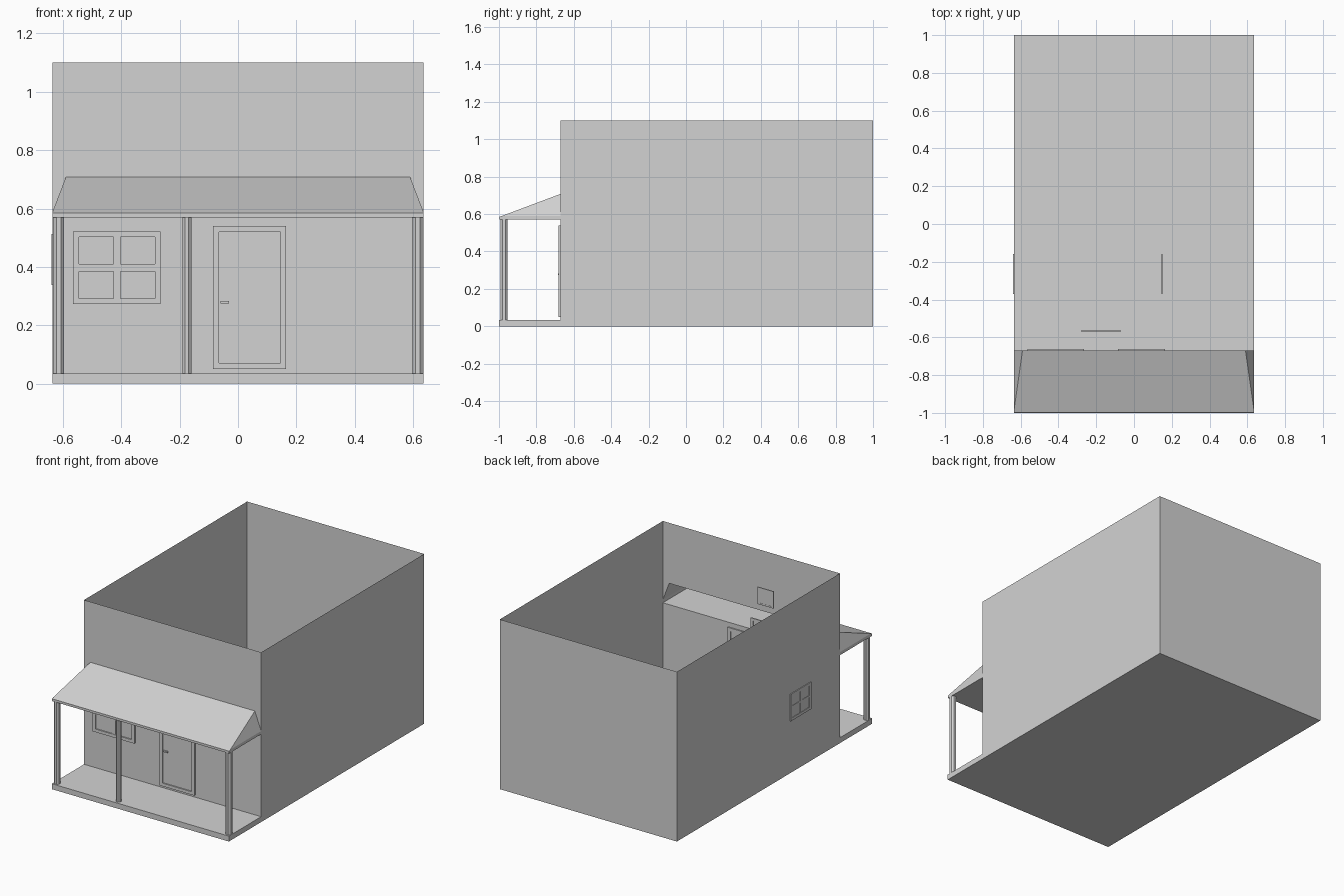
import bpy, bmesh, math
from mathutils import Matrix

if "Cube" in bpy.data.objects:
    bpy.data.objects.remove(bpy.data.objects["Cube"])

grey = bpy.data.materials.new("plain_grey")
grey.diffuse_color = (0.65, 0.65, 0.65, 1)
grey.use_nodes = True
grey.node_tree.nodes["Principled BSDF"].inputs["Base Color"].default_value = grey.diffuse_color

W, BACK, FRONT, TOP = 0.635, 1.0, -0.67, 1.1      # house shell
EAVE, FASCIA, RIDGE, RX = 0.57, 0.59, 0.708, 0.59  # porch roof


def finish(name, bm):
    bmesh.ops.remove_doubles(bm, verts=bm.verts, dist=0.0001)
    me = bpy.data.meshes.new(name)
    bm.to_mesh(me)
    bm.free()
    me.materials.append(grey)
    ob = bpy.data.objects.new(name, me)
    bpy.context.collection.objects.link(ob)
    return ob


def face(bm, *pts):
    bm.faces.new([bm.verts.new(p) for p in pts])


def box(bm, x0, x1, y0, y1, z0, z1):
    m = Matrix.Translation(((x0 + x1) / 2, (y0 + y1) / 2, (z0 + z1) / 2)) \
        @ Matrix.Diagonal((x1 - x0, y1 - y0, z1 - z0, 1))
    bmesh.ops.create_cube(bm, size=1, matrix=m)


def framed_panel(name, w, h, loc, turn=0, border=0.02, front=0.012, back=0.008,
                 bar=0.0):
    """Frame with a recessed panel and optional cross bars, facing -y."""
    bm = bmesh.new()
    a, b = w / 2, h / 2
    box(bm, -a, -a + border, -front, back, -b, b)
    box(bm, a - border, a, -front, back, -b, b)
    box(bm, -a + border, a - border, -front, back, b - border, b)
    box(bm, -a + border, a - border, -front, back, -b, -b + border)
    box(bm, -a + border, a - border, -front * 0.35, back * 0.5,
        -b + border, b - border)
    if bar:
        box(bm, -bar / 2, bar / 2, -front * 0.8, 0, -b + border, b - border)
        for s in (-1, 1):
            x0, x1 = sorted((s * bar / 2, s * (a - border)))
            box(bm, x0, x1, -front * 0.8, 0, -bar / 2, bar / 2)
    ob = finish(name, bm)
    ob.location = loc
    ob.rotation_euler.z = turn
    return ob


# House shell: open-topped thin walls, front wall open behind the porch roof
bm = bmesh.new()
face(bm, (-W, FRONT, 0), (-W, BACK, 0), (W, BACK, 0), (W, FRONT, 0))
face(bm, (W, BACK, 0), (-W, BACK, 0), (-W, BACK, TOP), (W, BACK, TOP))
face(bm, (-W, BACK, 0), (-W, FRONT, 0), (-W, FRONT, TOP), (-W, BACK, TOP))
face(bm, (W, FRONT, 0), (W, BACK, 0), (W, BACK, TOP), (W, FRONT, TOP))
finish("house_walls", bm)

bm = bmesh.new()
face(bm, (-W, FRONT, 0), (W, FRONT, 0), (W, FRONT, EAVE), (-W, FRONT, EAVE))
face(bm, (-W, FRONT, FASCIA), (-RX, FRONT, RIDGE), (RX, FRONT, RIDGE),
     (W, FRONT, FASCIA), (W, FRONT, TOP), (-W, FRONT, TOP))
finish("front_wall", bm)

# Porch floor
bm = bmesh.new()
box(bm, -W, W, -1, FRONT, 0, 0.035)
finish("porch_floor", bm)

# Porch roof: ceiling, fascia, slope and hipped ends
bm = bmesh.new()
Y0, Y1 = -0.998, -0.985
face(bm, (-W, Y0, EAVE), (-W, FRONT, EAVE), (W, FRONT, EAVE), (W, Y0, EAVE))
face(bm, (-W, Y0, EAVE), (W, Y0, EAVE), (W, Y0, 0.585), (-W, Y0, 0.585))
face(bm, (-W, Y0, 0.585), (W, Y0, 0.585), (W, Y1, FASCIA), (-W, Y1, FASCIA))
face(bm, (-W, Y1, FASCIA), (W, Y1, FASCIA), (RX, FRONT, RIDGE), (-RX, FRONT, RIDGE))
for s in (-1, 1):
    face(bm, (s * W, Y0, EAVE), (s * W, FRONT, EAVE), (s * W, FRONT, FASCIA),
         (s * W, Y1, FASCIA), (s * W, Y0, 0.585))
    face(bm, (s * W, Y1, FASCIA), (s * W, FRONT, FASCIA), (s * RX, FRONT, RIDGE))
finish("porch_roof", bm)

# Eight-sided porch posts
for name, x, width in (("left_post", -0.615, 0.038), ("middle_post", -0.175, 0.03),
                       ("right_post", 0.616, 0.038)):
    bm = bmesh.new()
    r = width / 2 / math.cos(math.pi / 8)
    m = Matrix.Translation((x, -0.973, (0.035 + EAVE) / 2)) \
        @ Matrix.Rotation(math.pi / 8, 4, 'Z')
    bmesh.ops.create_cone(bm, cap_ends=True, segments=8, radius1=r, radius2=r,
                          depth=EAVE - 0.035, matrix=m)
    finish(name, bm)

# Front window, door and handle
framed_panel("front_window", 0.30, 0.25, (-0.415, FRONT, 0.397), bar=0.025)
framed_panel("front_door", 0.25, 0.49, (0.04, FRONT, 0.295))
bm = bmesh.new()
box(bm, -0.06, -0.03, -0.684, -0.672, 0.274, 0.283)
finish("door_handle", bm)

# Side window and the small panels inside the house
thin = dict(border=0.018, front=0.005, back=0.002, bar=0.014)
side = -math.pi / 2
framed_panel("left_window", 0.21, 0.175, (-W, -0.265, 0.425), side, **thin)
framed_panel("inner_side_window", 0.21, 0.175, (0.15, -0.265, 0.33), side, **thin)
framed_panel("inner_front_window", 0.21, 0.175, (-0.175, -0.565, 0.615), **thin)
framed_panel("inner_upper_panel", 0.115, 0.11, (-0.175, -0.565, 0.86),
             border=0.01, front=0.004, back=0.002)
